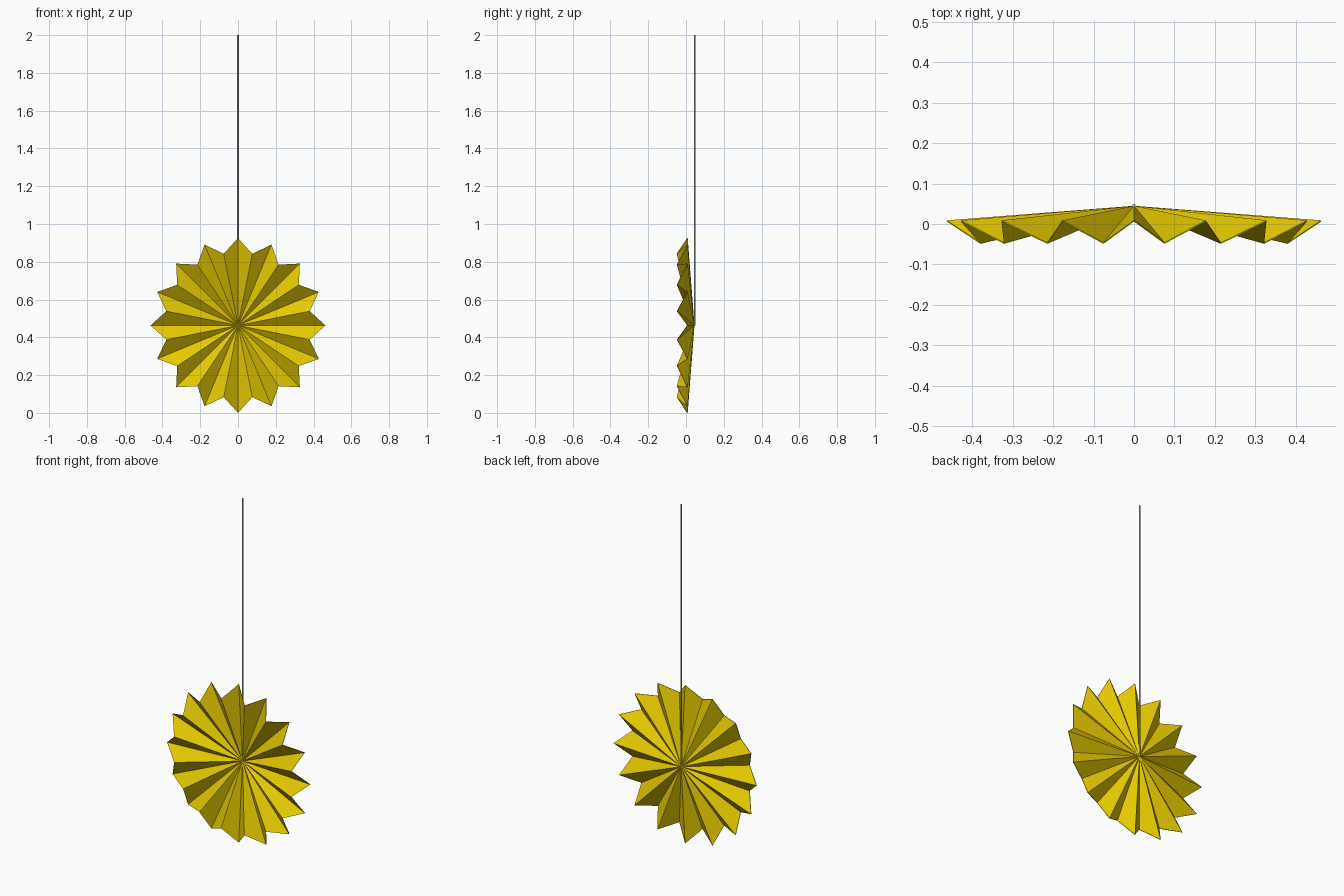
import bpy, bmesh, math

if "Cube" in bpy.data.objects:
    bpy.data.objects.remove(bpy.data.objects["Cube"])

def material(name, rgb):
    m = bpy.data.materials.new(name)
    m.diffuse_color = (*rgb, 1)
    m.use_nodes = True
    m.node_tree.nodes["Principled BSDF"].inputs["Base Color"].default_value = m.diffuse_color
    return m

def add_object(name, bm, mat):
    bmesh.ops.recalc_face_normals(bm, faces=bm.faces)
    me = bpy.data.meshes.new(name)
    bm.to_mesh(me)
    bm.free()
    me.materials.append(mat)
    ob = bpy.data.objects.new(name, me)
    bpy.context.collection.objects.link(ob)
    return ob

yellow = material("golden yellow paper", (0.80, 0.60, 0.0))
grey = material("light grey string", (0.6, 0.6, 0.6))

POINTS, CZ = 16, 0.463
TIP_R, TIP_Y = 0.463, 0.009
FOLD_R, FOLD_Y = 0.387, -0.046
HUB_Y, THICK = 0.045, 0.003

# Pleated rosette: front and back shells of folded paper joined at the rim
bm = bmesh.new()
shells = []
for dy in (0, -THICK):
    hub = bm.verts.new((0, HUB_Y + dy, CZ))
    ring = []
    for i in range(POINTS * 2):
        a = math.pi * i / POINTS
        r, y = (FOLD_R, FOLD_Y) if i % 2 else (TIP_R, TIP_Y)
        ring.append(bm.verts.new((r * math.cos(a), y + dy, CZ + r * math.sin(a))))
    for i in range(len(ring)):
        bm.faces.new((hub, ring[i - 1], ring[i]))
    shells.append(ring)
for i in range(POINTS * 2):
    bm.faces.new((shells[0][i - 1], shells[0][i], shells[1][i], shells[1][i - 1]))
add_object("pleated_rosette", bm, yellow)

# Hanging string from the hub up
bm = bmesh.new()
length = 2 - CZ
bmesh.ops.create_cone(bm, cap_ends=True, segments=16, radius1=0.004,
                      radius2=0.004, depth=length)
bmesh.ops.translate(bm, verts=bm.verts, vec=(0, 0.046, CZ + length / 2))
for f in bm.faces:
    f.smooth = len(f.verts) == 4
add_object("hanging_string", bm, grey)
